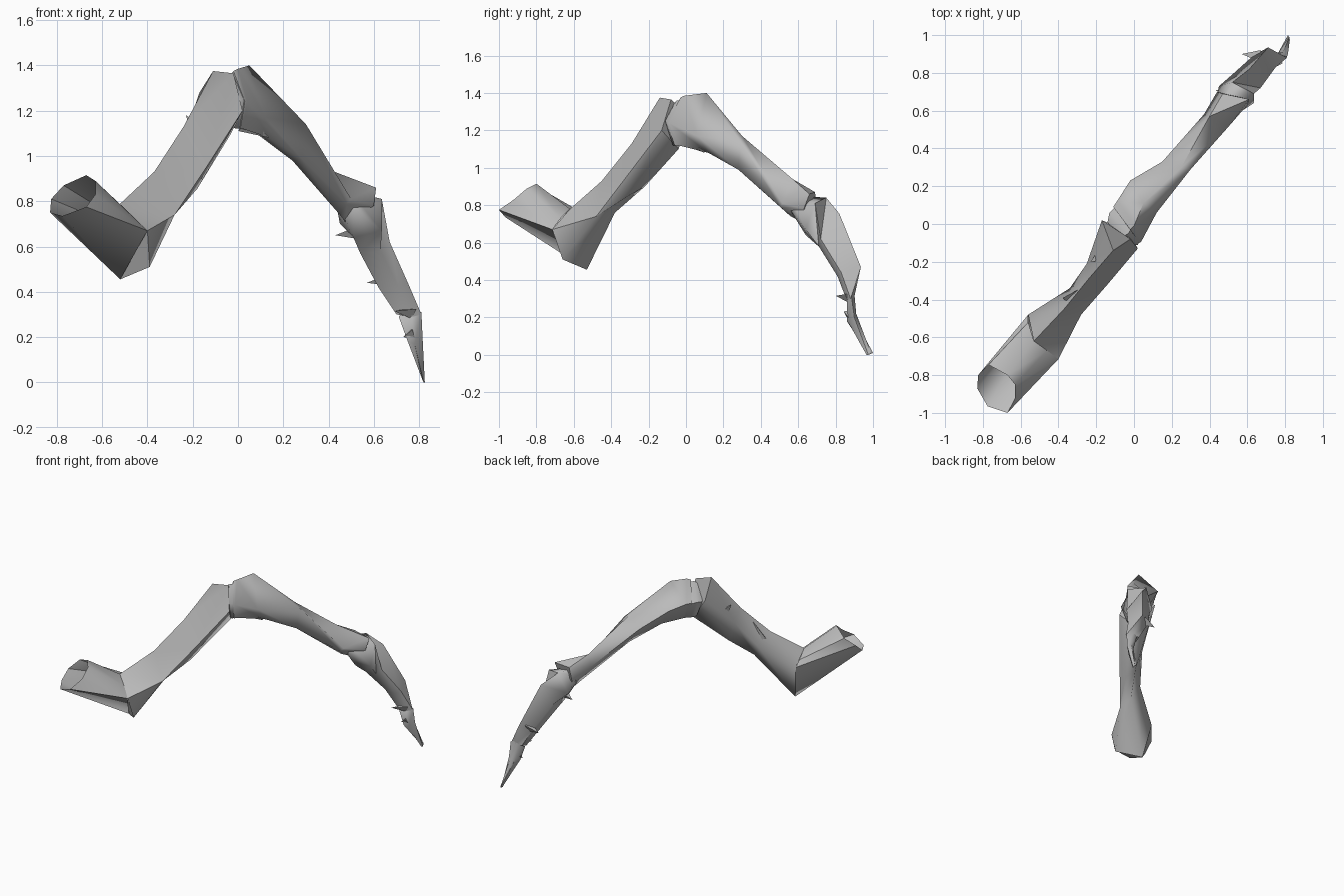
import bpy, bmesh, math
from mathutils import Vector

grey = bpy.data.materials.new("shell_grey")
grey.diffuse_color = (0.50, 0.50, 0.50, 1)


def finish(name, bm):
    bmesh.ops.remove_doubles(bm, verts=bm.verts, dist=0.0005)
    bmesh.ops.recalc_face_normals(bm, faces=bm.faces)
    mesh = bpy.data.meshes.new(name)
    bm.to_mesh(mesh)
    bm.free()
    mesh.materials.append(grey)
    ob = bpy.data.objects.new(name, mesh)
    bpy.context.collection.objects.link(ob)
    bpy.ops.object.select_all(action='DESELECT')
    ob.select_set(True)
    bpy.context.view_layer.objects.active = ob
    bpy.ops.object.shade_smooth_by_angle(angle=math.radians(62))


def loft(name, rings, cap_start=True, cap_end=True):
    """Skin a run of equal-sized rings with triangles."""
    bm = bmesh.new()
    loops = [[bm.verts.new(p) for p in ring] for ring in rings]
    n = len(loops[0])
    for a, b in zip(loops, loops[1:]):
        for i in range(n):
            j = (i + 1) % n
            bm.faces.new((a[i], a[j], b[j]))
            bm.faces.new((a[i], b[j], b[i]))
    if cap_start:
        bm.faces.new(loops[0])
    if cap_end:
        bm.faces.new(loops[-1])
    finish(name, bm)


def thorn(name, base, tip, r):
    """Three-sided spike."""
    base, tip = Vector(base), Vector(tip)
    q = (tip - base).to_track_quat('Z', 'Y')
    bm = bmesh.new()
    ring = [bm.verts.new(base + q @ Vector((r * math.cos(a), r * math.sin(a), 0)))
            for a in (0.5, 2.6, 4.7)]
    top = bm.verts.new(tip)
    for i in range(3):
        bm.faces.new((ring[i], ring[(i + 1) % 3], top))
    bm.faces.new(ring)
    finish(name, bm)


# Bend where hip segment meets the upper leg
crown, outer, heel = (-.53, -.62, .78), (-.40, -.715, .67), (-.39, -.66, .51)
keel, inner = (-.52, -.53, .455), (-.56, -.48, .70)

# Hip segment: hollow tube, open at the body end
loft("hip_segment", [
    [(-.67, -.80, .915), (-.63, -.85, .89), (-.63, -.92, .83), (-.67, -1.0, .775),
     (-.775, -.965, .735), (-.83, -.87, .75), (-.825, -.80, .81), (-.77, -.745, .87)],
    [crown, (-.46, -.67, .73), outer, outer, outer, keel, inner, (-.56, -.52, .74)],
], cap_start=False, cap_end=False)

# Upper leg; rings run top, right, lower right, bottom, left
loft("upper_leg", [
    [crown, outer, heel, keel, inner],
    [(-.37, -.45, .93), (-.28, -.48, .74), (-.28, -.48, .74), (-.29, -.38, .76), (-.34, -.34, .86)],
    [(-.24, -.29, 1.13), (-.14, -.32, .95), (-.18, -.30, .855), (-.20, -.22, .90), (-.25, -.21, 1.05)],
    [(-.11, -.14, 1.375), (-.02, -.08, 1.365), (.02, -.13, 1.20), (-.03, -.04, 1.10), (-.17, .02, 1.28)],
])

# Ball inside the knee
loft("knee_ball", [
    [(-.08, -.08, 1.33), (-.02, -.11, 1.24), (-.03, -.07, 1.14), (-.08, -.01, 1.13), (-.14, .01, 1.26)],
    [(-.03, -.05, 1.36), (.02, -.11, 1.25), (0, -.07, 1.12), (-.06, .03, 1.13), (-.13, .06, 1.27)],
    [(.02, .03, 1.35), (.06, -.03, 1.23), (.05, 0, 1.14), (0, .09, 1.13), (-.06, .13, 1.25)],
])

# Lower leg with a broad knee and a flared collar
loft("lower_leg", [
    [(-.02, -.03, 1.375), (.03, -.10, 1.24), (.01, -.06, 1.12), (-.04, .03, 1.13), (-.11, .09, 1.27)],
    [(.0, -.01, 1.385), (.04, -.09, 1.24), (.02, -.04, 1.12), (-.03, .06, 1.13), (-.09, .12, 1.27)],
    [(.05, .11, 1.40), (.12, .06, 1.17), (.14, .12, 1.08), (.08, .17, 1.10), (-.02, .23, 1.24)],
    [(.25, .30, 1.17), (.30, .29, 1.14), (.28, .28, .99), (.24, .32, .98), (.15, .33, 1.10)],
    [(.40, .57, .94), (.50, .515, .81), (.48, .505, .79), (.45, .56, .74), (.37, .58, .86)],
    [(.47, .69, .87), (.61, .66, .86), (.60, .63, .78), (.48, .64, .70), (.44, .70, .78)],
])

# Foot segment tucked into the lower leg
loft("foot_segment", [
    [(.46, .62, .85), (.53, .58, .80), (.51, .56, .77), (.46, .59, .75), (.43, .64, .81)],
    [(.52, .75, .84), (.635, .69, .81), (.635, .64, .67), (.51, .64, .64), (.45, .73, .70)],
    [(.61, .82, .755), (.67, .72, .62), (.63, .71, .58), (.54, .72, .57), (.53, .80, .62)],
    [(.71, .935, .47), (.75, .83, .44), (.71, .81, .42), (.62, .83, .42), (.63, .89, .44)],
    [(.76, .90, .31), (.81, .88, .30), (.77, .86, .29), (.70, .86, .30), (.71, .90, .31)],
])

# Claw
loft("claw", [
    [(.76, .90, .33), (.81, .885, .31), (.77, .86, .29), (.71, .86, .29), (.73, .90, .31)],
    [(.79, .91, .22), (.815, .90, .20), (.78, .87, .17), (.75, .86, .18), (.76, .90, .20)],
    [(.822, .99, .01), (.825, .975, 0), (.82, .965, 0), (.815, .97, .01), (.815, 1.0, .01)],
])

# Thorns and joint flanges
for name, base, tip, r in [
    ("upper_leg_thorn", (-.34, -.40, .89), (-.30, -.35, 1.02), .04),
    ("upper_leg_barb", (-.18, -.17, 1.12), (-.23, -.20, 1.18), .04),
    ("knee_flange", (.02, .03, 1.15), (.14, .10, 1.08), .045),
    ("ankle_thorn", (.54, .68, .67), (.43, .71, .65), .04),
    ("foot_thorn", (.67, .89, .46), (.57, .90, .44), .035),
    ("claw_thorn", (.77, .87, .31), (.69, .80, .315), .03),
    ("claw_barb", (.77, .87, .22), (.73, .86, .20), .03),
]:
    thorn(name, base, tip, r)
